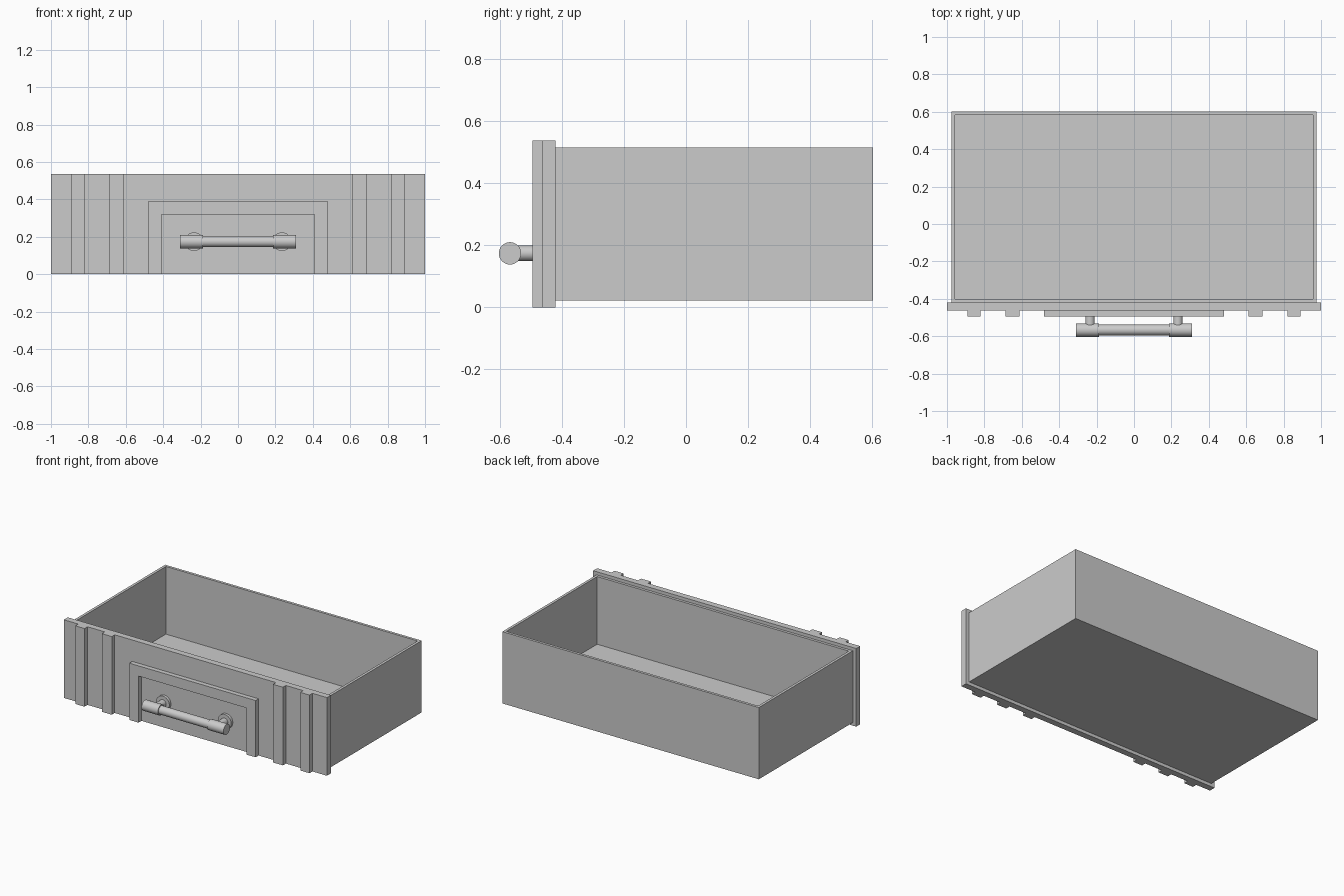
import bpy, bmesh, math

if "Cube" in bpy.data.objects:
    bpy.data.objects.remove(bpy.data.objects["Cube"])


def prism(name, outline, y0, y1):
    """Extrude an (x, z) outline from y0 to y1."""
    bm = bmesh.new()
    face = bm.faces.new([bm.verts.new((x, y0, z)) for x, z in outline])
    ext = bmesh.ops.extrude_face_region(bm, geom=[face])
    moved = [g for g in ext["geom"] if isinstance(g, bmesh.types.BMVert)]
    bmesh.ops.translate(bm, verts=moved, vec=(0, y1 - y0, 0))
    bmesh.ops.recalc_face_normals(bm, faces=bm.faces)
    mesh = bpy.data.meshes.new(name)
    bm.to_mesh(mesh)
    bm.free()
    obj = bpy.data.objects.new(name, mesh)
    bpy.context.collection.objects.link(obj)
    return obj


def slab(name, x0, x1, y0, y1, z0, z1):
    return prism(name, [(x0, z0), (x1, z0), (x1, z1), (x0, z1)], y0, y1)


def rod(name, center, radius, length, axis):
    rot = (0, math.pi / 2, 0) if axis == "X" else (math.pi / 2, 0, 0)
    bpy.ops.mesh.primitive_cylinder_add(vertices=32, radius=radius, depth=length,
                                        location=center, rotation=rot)
    obj = bpy.context.object
    obj.name = name
    bpy.ops.object.shade_smooth_by_angle(angle=math.radians(35))
    return obj


# Open tray: inset the top of a box and push it down to the floor
tray = slab("drawer_tray", -0.975, 0.975, -0.42, 0.602, 0.022, 0.515)
bm = bmesh.new()
bm.from_mesh(tray.data)
bm.normal_update()
top = max(bm.faces, key=lambda f: f.calc_center_median().z)
bmesh.ops.inset_region(bm, faces=[top], thickness=0.026)
ext = bmesh.ops.extrude_face_region(bm, geom=[top])
bmesh.ops.delete(bm, geom=[top], context="FACES_ONLY")
bmesh.ops.translate(bm, vec=(0, 0, -0.465),
                    verts=[g for g in ext["geom"] if isinstance(g, bmesh.types.BMVert)])
bmesh.ops.recalc_face_normals(bm, faces=bm.faces)
bm.to_mesh(tray.data)
bm.free()

# Front panel with raised vertical strips
slab("front_panel", -1, 1, -0.463, -0.42, 0, 0.537)
for side, s in (("left", -1), ("right", 1)):
    for part, a, b in (("outer", 0.82, 0.89), ("inner", 0.613, 0.688)):
        x0, x1 = sorted((s * a, s * b))
        slab(f"{side}_{part}_strip", x0, x1, -0.495, -0.463, 0, 0.537)

# Raised frame, open at the bottom, around the handle
prism("handle_frame", [(-0.48, 0), (-0.41, 0), (-0.41, 0.32), (0.41, 0.32),
                       (0.41, 0), (0.48, 0), (0.48, 0.39), (-0.48, 0.39)], -0.495, -0.463)

# Bar handle with thick ends, posts and round mounting plates
HY, HZ = -0.567, 0.174
rod("handle_bar", (0, HY, HZ), 0.029, 0.40, "X")
for side, s in (("left", -1), ("right", 1)):
    rod(f"{side}_handle_grip", (s * 0.249, HY, HZ), 0.036, 0.124, "X")
    rod(f"{side}_handle_post", (s * 0.235, -0.513, HZ), 0.025, 0.10, "Y")
    rod(f"{side}_mounting_plate", (s * 0.235, -0.472, HZ), 0.05, 0.018, "Y")
